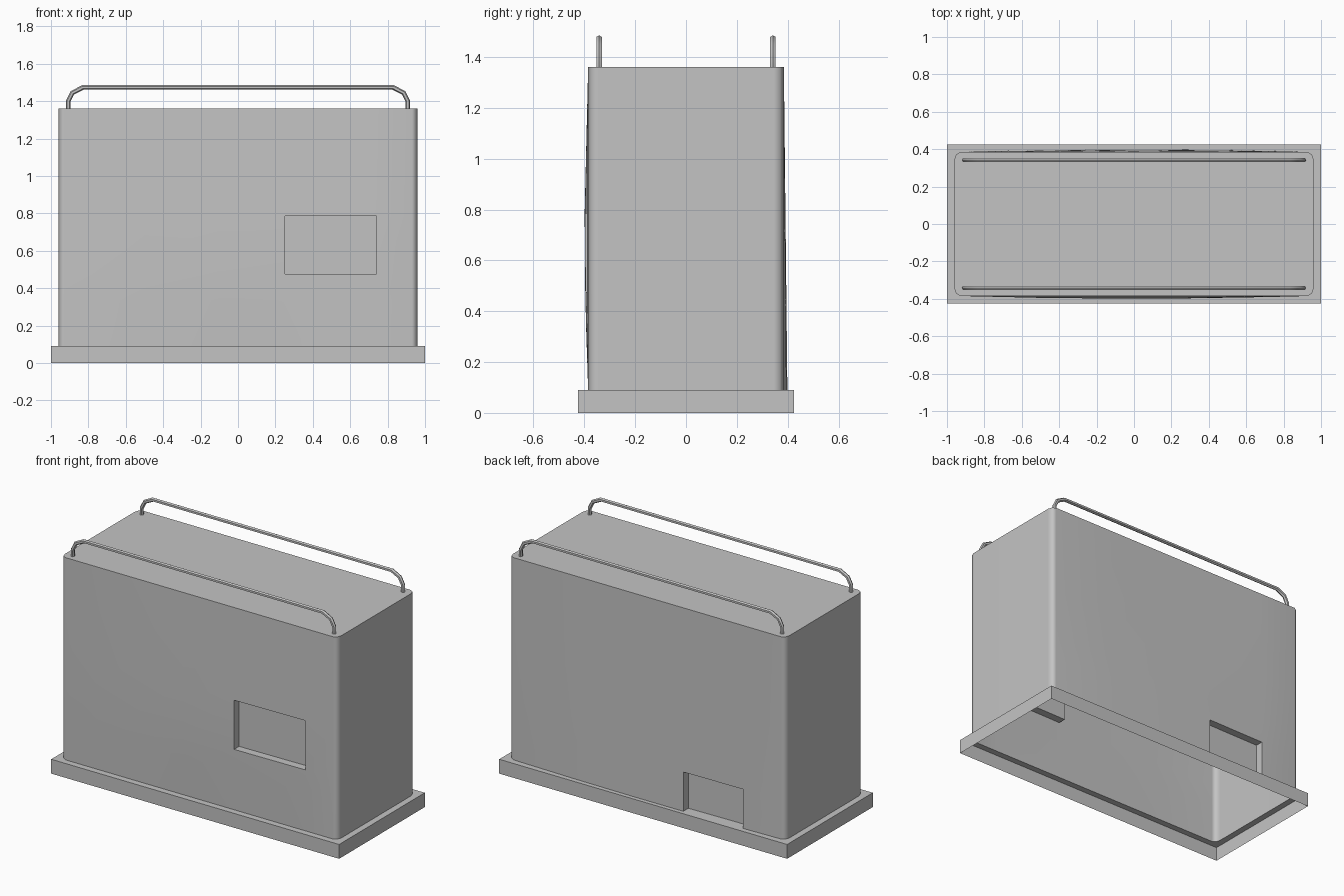
import bpy, bmesh, math

old = bpy.data.objects.get("Cube")
if old:
    bpy.data.objects.remove(old, do_unlink=True)

grey = bpy.data.materials.new("plain grey")
grey.use_nodes = True
COLOUR = (0.55, 0.55, 0.55, 1)
grey.diffuse_color = COLOUR
grey.node_tree.nodes["Principled BSDF"].inputs["Base Color"].default_value = COLOUR

Z0, Z1 = 0.09, 1.36      # bottom and top of the housing
WALL = 0.385             # half depth of the housing


def activate(ob):
    bpy.ops.object.select_all(action='DESELECT')
    ob.select_set(True)
    bpy.context.view_layer.objects.active = ob


def mesh_object(name, bm):
    me = bpy.data.meshes.new(name)
    bm.to_mesh(me)
    bm.free()
    me.materials.append(grey)
    ob = bpy.data.objects.new(name, me)
    bpy.context.collection.objects.link(ob)
    return ob


def outline(z):
    """Counter-clockwise housing section with rounded corners and slightly bulged long walls."""
    t = (z - Z0) / (Z1 - Z0)

    def bulge(x, amount):
        return WALL + amount * max(0, 1 - (x / 0.93) ** 2)

    front = [(x, -bulge(x, 0.014 * math.sin(math.pi * t)))
             for x in (-0.93, -0.5, -0.1, 0.25, 0.74, 0.93)]
    back = [(x, bulge(x, 0.014 * (1 - t)))
            for x in (0.93, 0.5, 0.1, -0.26, -0.67, -0.93)]
    corner = [(0.952, 0.37), (0.96, 0.345)]
    right = [(x, -y) for x, y in corner] + corner[::-1]
    left = [(-x, -y) for x, y in right]
    return front + right + back + left


# Housing: open-bottomed shell with a flat top
levels = (Z0, 0.335, 0.475, 0.785, Z1)
bm = bmesh.new()
rings = [[bm.verts.new((x, y, z)) for x, y in outline(z)] for z in levels]
n = len(rings[0])
walls = {}
for k in range(len(levels) - 1):
    low, high = rings[k], rings[k + 1]
    for i in range(n):
        j = (i + 1) % n
        walls[k, i] = bm.faces.new((low[i], low[j], high[j], high[i]))
bm.faces.new(rings[-1])


# Recesses: window in the front wall, low hatch in the back wall
def recess(face, dy):
    rim = list(face.verts)
    bm.faces.remove(face)
    inner = [bm.verts.new((v.co.x, v.co.y + dy, v.co.z)) for v in rim]
    for a in range(4):
        b = (a + 1) % 4
        bm.faces.new((rim[a], rim[b], inner[b], inner[a]))
    bm.faces.new(inner)


recess(walls[2, 3], 0.05)
recess(walls[0, 13], -0.05)
housing = mesh_object("housing", bm)
activate(housing)
bpy.ops.object.shade_smooth_by_angle(angle=math.radians(40))
weighted = housing.modifiers.new("even shading", 'WEIGHTED_NORMAL')
weighted.keep_sharp = True

# Base skirt: thin upright rim with a flat ledge around the housing
bm = bmesh.new()
corners = [(-1, -0.425), (1, -0.425), (1, 0.425), (-1, 0.425)]
bottom = [bm.verts.new((x, y, 0)) for x, y in corners]
top = [bm.verts.new((x, y, Z0)) for x, y in corners]
inner = [bm.verts.new((x, y, Z0)) for x, y in outline(Z0)]
edges = [bm.edges.new((loop[i - 1], loop[i])) for loop in (top, inner) for i in range(len(loop))]
bmesh.ops.triangle_fill(bm, edges=edges, use_beauty=True, normal=(0, 0, 1))
for f in bm.faces:
    f.normal_update()
    if f.normal.z < 0:
        f.normal_flip()
for i in range(4):
    j = (i + 1) % 4
    bm.faces.new((bottom[i], bottom[j], top[j], top[i]))
mesh_object("base_skirt", bm)


# Rails along the front and back of the top
def rail(name, y):
    half = [(0.908, Z1 - 0.005), (0.908, 1.4), (0.885, 1.445), (0.83, 1.473)]
    path = [(-x, z) for x, z in half] + half[::-1]
    cu = bpy.data.curves.new(name, 'CURVE')
    cu.dimensions = '3D'
    cu.bevel_depth = 0.0125
    cu.bevel_resolution = 1
    sp = cu.splines.new('POLY')
    sp.points.add(len(path) - 1)
    for p, (x, z) in zip(sp.points, path):
        p.co = (x, y, z, 1)
    cu.materials.append(grey)
    ob = bpy.data.objects.new(name, cu)
    bpy.context.collection.objects.link(ob)
    activate(ob)
    bpy.ops.object.convert(target='MESH')
    bpy.ops.object.shade_smooth_by_angle(angle=math.radians(35))


rail("front_rail", -0.342)
rail("back_rail", 0.342)
